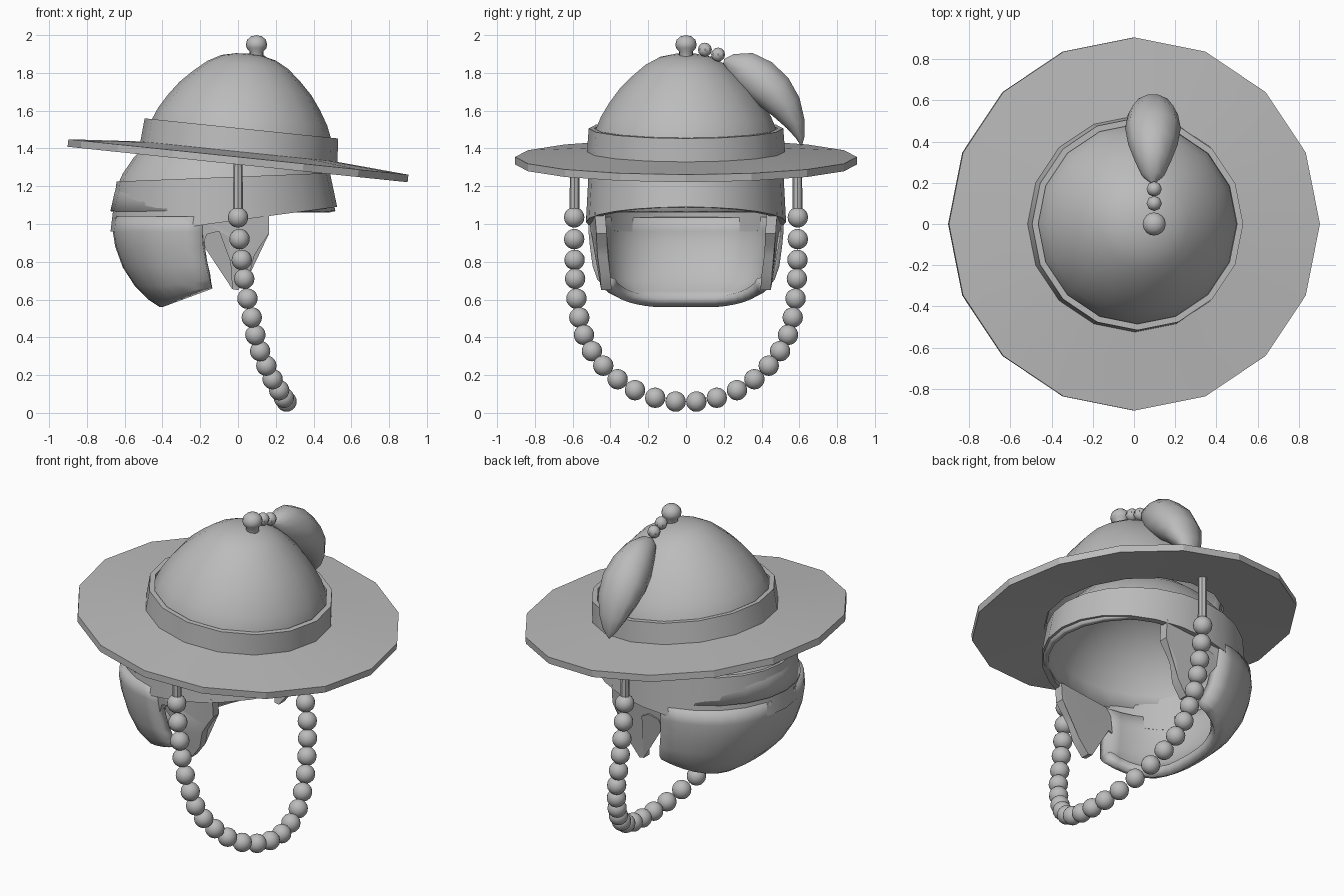
import bpy, bmesh, math
from mathutils import Vector, Matrix

if "Cube" in bpy.data.objects:
    bpy.data.objects.remove(bpy.data.objects["Cube"])

grey = bpy.data.materials.new("plain_grey")
grey.diffuse_color = (0.5, 0.5, 0.5, 1)
grey.use_nodes = True
grey.node_tree.nodes["Principled BSDF"].inputs["Base Color"].default_value = grey.diffuse_color


def finish(name, bm, angle=35, thick=0):
    bmesh.ops.remove_doubles(bm, verts=bm.verts, dist=0.0005)
    bmesh.ops.recalc_face_normals(bm, faces=bm.faces)
    me = bpy.data.meshes.new(name)
    bm.to_mesh(me)
    bm.free()
    me.materials.append(grey)
    for p in me.polygons:
        p.use_smooth = True
    me.set_sharp_from_angle(angle=math.radians(angle))
    ob = bpy.data.objects.new(name, me)
    bpy.context.collection.objects.link(ob)
    if thick:
        mod = ob.modifiers.new("thickness", "SOLIDIFY")
        mod.thickness = thick
        mod.offset = -1
    return ob


def loft(rings, closed=True, loop=False):
    """Skin a list of equal-length rings of points."""
    bm = bmesh.new()
    vs = [[bm.verts.new(p) for p in r] for r in rings]
    n = len(vs[0])
    pairs = list(zip(vs, vs[1:])) + ([(vs[-1], vs[0])] if loop else [])
    for a, b in pairs:
        for i in range(n if closed else n - 1):
            j = (i + 1) % n
            bm.faces.new((a[i], a[j], b[j], b[i]))
    return bm


def ellipse(cx, a, b, z, n):
    """Ring on an ellipse; z may be a function of x."""
    pts = []
    for i in range(n):
        t = math.tau * i / n
        x = cx + a * math.cos(t)
        pts.append((x, b * math.sin(t), z(x) if callable(z) else z))
    return pts


def lathe(name, profile, n, matrix=Matrix(), loop=False, angle=35):
    bm = loft([ellipse(0, max(r, 1e-5), max(r, 1e-5), z, n) for r, z in profile], loop=loop)
    bmesh.ops.transform(bm, matrix=matrix, verts=bm.verts)
    return finish(name, bm, angle)


def ball(name, loc, r, u=16, v=10):
    bm = bmesh.new()
    bmesh.ops.create_uvsphere(bm, u_segments=u, v_segments=v, radius=r,
                              matrix=Matrix.Translation(loc))
    return finish(name, bm)


# Hat: brim, band and crown share one tilted axis
tilt = Matrix.Translation((0, 0, 1.335)) @ Matrix.Rotation(math.radians(5.95), 4, 'Y')
lathe("brim", [(0.905, -0.02), (0.905, 0.02), (0.5, 0.05), (0.5, 0.01)], 16, tilt, True, 20)
lathe("hat_band", [(0.525, 0.04), (0.515, 0.172), (0.485, 0.172), (0.485, 0.04)], 16, tilt, True)
lathe("crown", [(0.497, 0.04), (0.485, 0.15), (0.45, 0.235), (0.405, 0.31), (0.35, 0.385),
                (0.285, 0.45), (0.215, 0.51), (0.145, 0.548), (0.07, 0.565), (0, 0.57)], 16, tilt, angle=40)

# Knob on top
lathe("knob", [(0.036, 1.87), (0.036, 1.913), (0.053, 1.932), (0.056, 1.952), (0.05, 1.975),
               (0.03, 1.993), (0, 2.0)], 16, Matrix.Translation((0.098, 0, 0)), angle=45)

# Small cord beads and the hanging tassel
for y, z in ((0.1, 1.923), (0.17, 1.897)):
    ball("cord_bead", (0.098, y, z), 0.037, 8, 6)
path = [(0.20, 1.862, 0.012, 0.012), (0.235, 1.855, 0.055, 0.05), (0.305, 1.823, 0.088, 0.1),
        (0.385, 1.768, 0.12, 0.118), (0.465, 1.70, 0.135, 0.112), (0.53, 1.62, 0.122, 0.09),
        (0.58, 1.53, 0.085, 0.055), (0.605, 1.46, 0.045, 0.025), (0.611, 1.415, 0.004, 0.004)]
rings = []
for i, (y, z, w, t) in enumerate(path):
    p, q = path[max(i - 1, 0)], path[min(i + 1, len(path) - 1)]
    d = Vector((0, q[0] - p[0], q[1] - p[1])).normalized()
    nrm = Vector((0, -d.z, d.y))
    rings.append([Vector((0.092, y, z)) + Vector((w * math.cos(k * math.tau / 10), 0, 0))
                  + nrm * t * math.sin(k * math.tau / 10) for k in range(10)])
finish("tassel", loft(rings), 60)

# Skull cap under the hat
cap = []
for i in range(9):
    t = 0.12 + (math.pi / 2 - 0.12) * i / 8
    c = max(math.cos(t), 1e-5)
    cap.append(ellipse(-0.08, 0.6 * c, 0.525 * c, 1.0 + 0.57 * math.sin(t), 24))
finish("skull_cap", loft(cap), 40, 0.03)


# Wide head band with a lower edge that rises to the face
def low(x):
    return 0.96 + 0.134 * max(0, x + 0.45)


def top(x):
    return 1.225 + 0.04 * (x + 0.64)


finish("head_band", loft([ellipse(-0.075, 0.60, 0.53, low, 24), ellipse(-0.078, 0.565, 0.517, top, 24),
                          ellipse(-0.078, 0.53, 0.485, top, 24), ellipse(-0.075, 0.565, 0.495, low, 24)],
                         loop=True), 35)

# Neck guard: rows of (height, back x, half width, front edge x, slope towards front)
rows = [(1.04, -0.655, 0.518, -0.19, 0), (0.96, -0.663, 0.52, -0.19, 0), (0.88, -0.65, 0.512, -0.185, 0),
        (0.77, -0.61, 0.497, -0.168, 0.03), (0.67, -0.545, 0.472, -0.15, 0.15),
        (0.60, -0.475, 0.44, -0.14, 0.27), (0.56, -0.415, 0.40, -0.135, 0.37)]
guard, e, cx = [], 0.82, -0.08
for z, xb, b, xf, s in rows:
    a = cx - xb
    f = math.acos(-((cx - xf) / a) ** (1 / e))
    ring = []
    for i in range(19):
        t = f + (math.tau - 2 * f) * i / 18
        x = cx - a * abs(math.cos(t)) ** e
        y = math.copysign(b * abs(math.sin(t)) ** e, math.sin(t))
        ring.append((x, y, z + s * max(0, x + 0.4)))
    guard.append(ring)
finish("neck_guard", loft(guard, closed=False), 30, 0.06)

# Cheek flaps with the arch over the ear
outline = [(-0.21, 1.04), (-0.21, 0.88), (-0.185, 0.89), (-0.165, 0.945), (-0.10, 0.962), (-0.05, 0.935),
           (-0.04, 0.80), (-0.03, 0.655), (0.0, 0.65), (0.06, 0.73), (0.085, 0.83), (0.115, 0.88),
           (0.165, 0.95), (0.165, 1.06)]
for side in (-1, 1):
    bm = bmesh.new()

    def wall(inset):
        return [bm.verts.new((x, side * (0.512 - 0.18 * max(0, 1 - z) - 0.25 * max(0, x) ** 1.2 - inset), z))
                for x, z in outline]
    out, inn = wall(0), wall(0.055)
    bm.faces.new(out)
    bm.faces.new(inn[::-1])
    for i in range(len(out)):
        j = (i + 1) % len(out)
        bm.faces.new((out[i], inn[i], inn[j], out[j]))
    bmesh.ops.triangulate(bm, faces=[f for f in bm.faces if len(f.verts) > 4])
    finish("cheek_flap", bm, 25)

# Chin strap: side posts and a string of beads
half = [(0, 0.592, 1.035), (0.008, 0.592, 0.92), (0.02, 0.59, 0.81), (0.033, 0.587, 0.71),
        (0.05, 0.58, 0.605), (0.073, 0.565, 0.505), (0.092, 0.54, 0.413), (0.117, 0.498, 0.327),
        (0.15, 0.438, 0.25), (0.183, 0.362, 0.178), (0.218, 0.27, 0.12), (0.243, 0.163, 0.08),
        (0.257, 0.055, 0.06)]
for side in (-1, 1):
    lathe("strap_post", [(0, 1.03), (0.027, 1.03), (0.024, 1.34), (0, 1.34)], 8,
          Matrix.Translation((0, side * 0.59, 0)))
    for x, y, z in half:
        ball("strap_bead", (x, side * y, z), 0.054)
